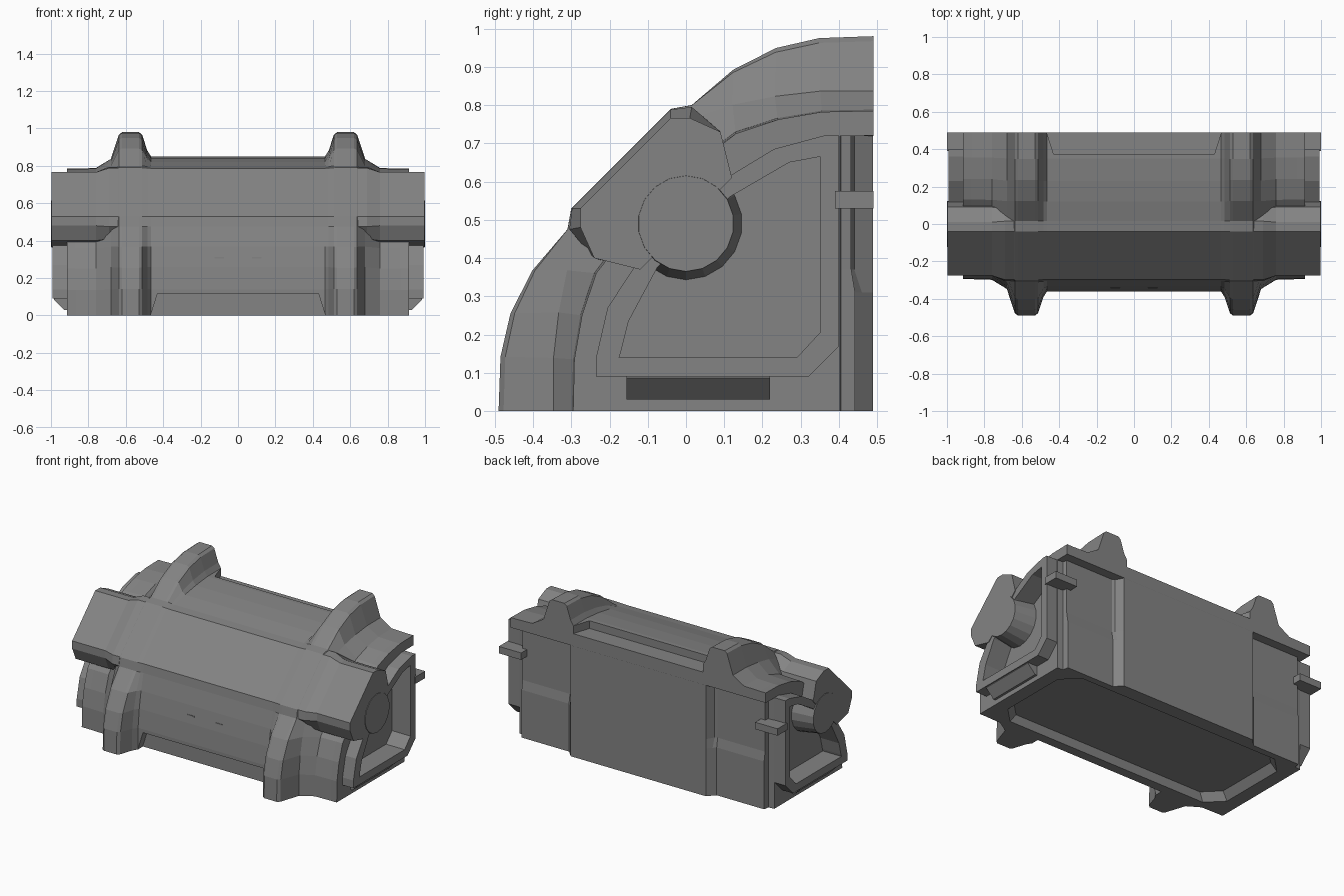
import bpy, bmesh
from mathutils import Vector

if "Cube" in bpy.data.objects:
    bpy.data.objects.remove(bpy.data.objects["Cube"])

# Cross-sections use (u, v): u = distance forward from the back wall, v = height.
BACK = 0.49
GREY = bpy.data.materials.new("grey")
GREY.diffuse_color = (0.23, 0.23, 0.23, 1)
GREY.use_nodes = True
GREY.node_tree.nodes["Principled BSDF"].inputs["Base Color"].default_value = GREY.diffuse_color


def finish(bm, name, mirror=False):
    bmesh.ops.recalc_face_normals(bm, faces=bm.faces)
    me = bpy.data.meshes.new(name)
    bm.to_mesh(me)
    bm.free()
    me.materials.append(GREY)
    ob = bpy.data.objects.new(name, me)
    bpy.context.collection.objects.link(ob)
    if mirror:
        ob.modifiers.new("mirror", 'MIRROR').use_mirror_merge = False
    return ob


def loft(name, sections, mirror=False):
    """Skin a list of (x, [(u, v), ...]) sections and cap both ends."""
    bm = bmesh.new()
    rings = [[bm.verts.new((x, BACK - u, v)) for u, v in pts] for x, pts in sections]
    for a, b in zip(rings, rings[1:]):
        for i in range(len(a)):
            j = (i + 1) % len(a)
            bm.faces.new((a[i], a[j], b[j], b[i]))
    bm.faces.new(rings[0])
    bm.faces.new(rings[-1])
    return finish(bm, name, mirror)


def prism(name, ring, offset, taper=1.0):
    """Extrude a ring of points along an offset, optionally shrinking it."""
    bm = bmesh.new()
    face = bm.faces.new([bm.verts.new(p) for p in ring])
    mid = face.calc_center_median()
    ext = bmesh.ops.extrude_face_region(bm, geom=[face])
    for v in ext['geom']:
        if isinstance(v, bmesh.types.BMVert):
            v.co = mid + (v.co - mid) * taper + Vector(offset)
    return finish(bm, name)


def box(name, x0, x1, u0, u1, z0, z1, mirror=False):
    ring = [(u0, z0), (u1, z0), (u1, z1), (u0, z1)]
    return loft(name, [(x0, ring), (x1, ring)], mirror)


def cut(ob, cutter):
    m = ob.modifiers.new("cut", 'BOOLEAN')
    m.operation = 'DIFFERENCE'
    m.solver = 'EXACT'
    m.object = cutter
    cutter.hide_render = True
    cutter.hide_viewport = True


def sym(half):
    """Mirror a half profile about the 45 degree diagonal."""
    return half + [(v, u) for u, v in reversed(half)]


RIB = [(.98, 0), (.975, .142), (.949, .255), (.892, .367), (.80, .475), (.79, .53)]
SKIN = [(.85, 0), (.85, .14), (.838, .26), (.82, .37), (.795, .475), (.787, .53)]
COLLAR = [(.785, 0), (.782, .135), (.762, .25), (.725, .36), (.655, .45), (.63, .49)]


def section(a, b, t, w=.0005, w2=.0005):
    """Blend of two quarter profiles with back wall recesses w (upper), w2 (lower)."""
    half = [(p[0] + (q[0] - p[0]) * t, p[1] + (q[1] - p[1]) * t) for p, q in zip(a, b)]
    return sym(half) + [(0, .72), (w, .719), (w, .37), (w2, .31), (w2, 0)]


# central barrel with trapezoid notches at the front foot and top rear
barrel = loft("barrel", [(-.475, section(SKIN, RIB, 0)), (.475, section(SKIN, RIB, 0))])
front_notch = prism("front_notch_cutter",
                    [(-.47, -.45, -.01), (.47, -.45, -.01), (.43, -.45, .118), (-.43, -.45, .118)],
                    (0, .14, 0))
top_notch = prism("top_notch_cutter",
                  [(-.47, .50, .80), (.47, .50, .80), (.43, .375, .80), (-.43, .375, .80)],
                  (0, 0, .15))
cut(barrel, front_notch)
cut(barrel, top_notch)

# ribs flowing into the end collars, rear corners stepped in
W = (.058, .048)
ribs = loft("rib_and_collar", [
    (.465, section(SKIN, RIB, 0)), (.485, section(SKIN, RIB, .25)),
    (.513, section(SKIN, RIB, .9, .05, .03)), (.53, section(SKIN, RIB, 1, *W)),
    (.62, section(SKIN, RIB, 1, *W)), (.637, section(SKIN, RIB, .9, *W)),
    (.68, section(SKIN, COLLAR, .2, *W)), (.76, section(SKIN, COLLAR, .95, *W)),
    (.87, section(SKIN, COLLAR, 1, *W)), (.875, section(SKIN, COLLAR, 1, .085, .085)),
    (.915, section(SKIN, COLLAR, 1, .088, .088))], True)

# shallow underside recess with sloped walls
under = prism("underside_cutter",
              [(-.83, -.15, -.005), (-.73, -.25, -.005), (.73, -.25, -.005), (.83, -.15, -.005),
               (.83, .30, -.005), (.73, .40, -.005), (-.73, .40, -.005), (-.83, .30, -.005)],
              (0, 0, .055), .95)
cut(barrel, under)
cut(ribs, under)

# diagonal armour band, standing proud only over the end collars
band_end = sym([(.49, .49), (.61, .37), (.73, .40), (.766, .48), (.766, .53)])
band_in = sym([(.47, .47), (.60, .36), (.74, .41), (.795, .475), (.788, .53)])
loft("diagonal_band", [(.60, band_in), (.69, band_in), (.76, band_end), (.997, band_end)], True)

# end caps: framed panel with deep sunken floor
outer = [(.725, .09), (.725, .14), (.695, .27), (.61, .40), (.40, .60), (.26, .685),
         (.13, .72), (.09, .72), (.09, .17), (.17, .09)]
inner = [(.665, .14), (.66, .155), (.64, .235), (.565, .375), (.375, .56), (.22, .65),
         (.15, .663), (.14, .665), (.14, .205), (.20, .14)]
frame = loft("end_frame", [(.80, outer), (.993, outer), (.993, inner), (.86, inner)], True)

# clear the collar body out of the sunken panel
panel = loft("panel_cutter", [(.86, inner), (1.05, inner)], True)
cut(ribs, panel)

# sloped sill under each end frame
block = [(.27, .03), (.645, .03), (.645, .10), (.27, .10)]
lip = [(.27, .086), (.645, .086), (.645, .10), (.27, .10)]
loft("end_sill", [(.89, block), (.93, block), (.985, lip)], True)

# pivot pins
bm = bmesh.new()
bmesh.ops.create_cone(bm, cap_ends=True, segments=18, radius1=.15, radius2=.125, depth=.16)
for v in bm.verts:
    x, y, z = v.co
    v.co = (.92 + z, x, .49 + y)
finish(bm, "pivot_pin", True)

# rear latch bars and small front slots
box("latch_bar", .84, 1.0, 0, .10, .53, .575, True)
box("front_slot", .075, .125, .79, .832, .305, .312, True)
